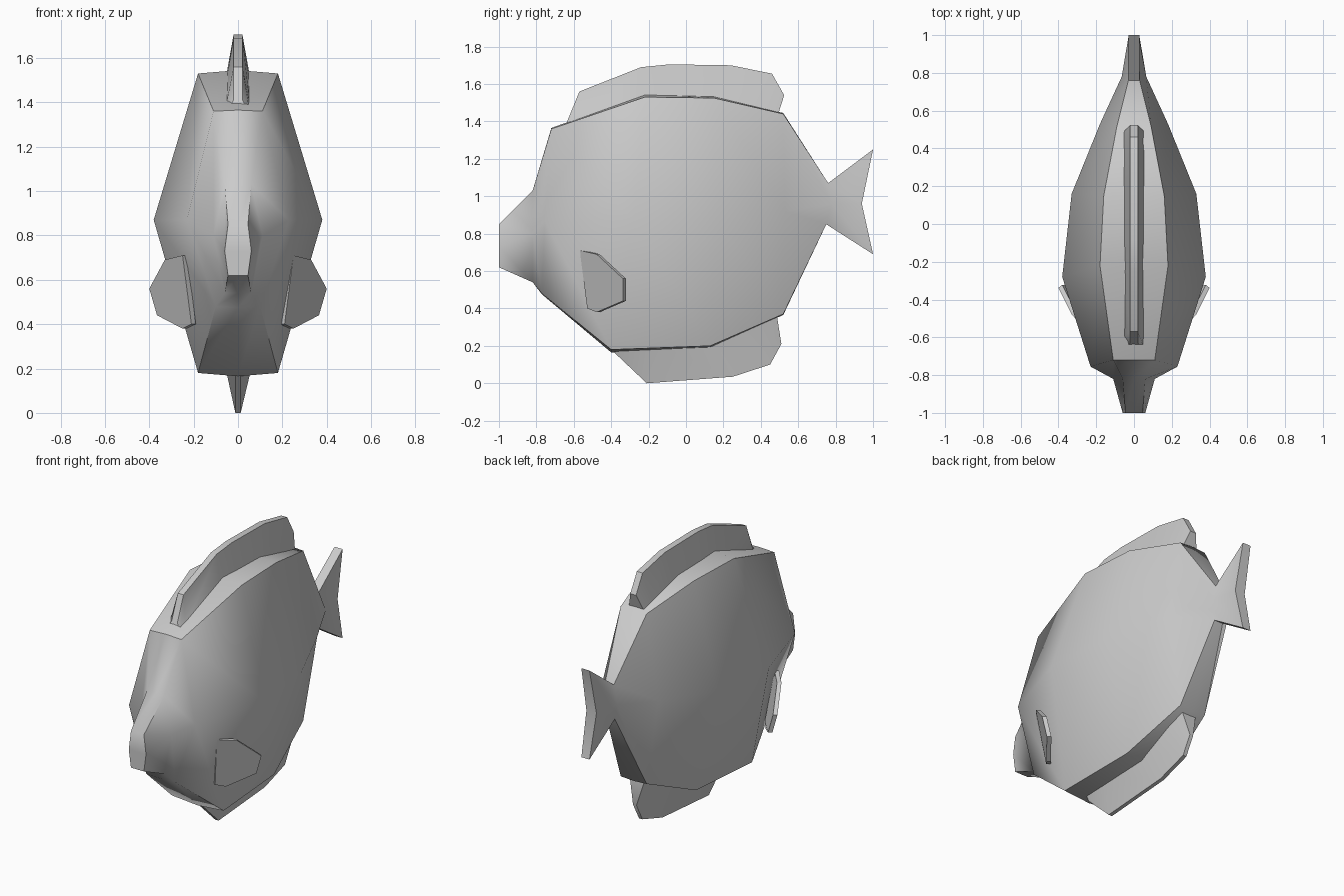
import bpy, bmesh
from mathutils import Vector

if "Cube" in bpy.data.objects:
    bpy.data.objects.remove(bpy.data.objects["Cube"])


def finish(name, verts, faces, angle=0.8):
    mesh = bpy.data.meshes.new(name)
    mesh.from_pydata(verts, [], faces)
    bm = bmesh.new()
    bm.from_mesh(mesh)
    bmesh.ops.recalc_face_normals(bm, faces=bm.faces)
    bm.to_mesh(mesh)
    bm.free()
    obj = bpy.data.objects.new(name, mesh)
    bpy.context.collection.objects.link(obj)
    bpy.ops.object.select_all(action='DESELECT')
    obj.select_set(True)
    bpy.context.view_layer.objects.active = obj
    bpy.ops.object.shade_smooth_by_angle(angle=angle)
    return obj


# Body and tail: lofted eight-sided rings
# each ring: (y, z, half width) for top corner, middle and bottom corner, then crown height
rings = [
    ((-1.00, 0.85, .045), (-1.00, .73, .06), (-1.00, 0.62, .045), 0),
    ((-0.82, 1.03, .06), (-0.82, .80, .11), (-0.82, 0.54, .06), 0),
    ((-0.72, 1.36, .11), (-0.755, .87, .23), (-0.77, 0.48, .10), .005),
    ((-0.22, 1.53, .18), (-0.28, .87, .38), (-0.40, 0.18, .18), .015),
    ((0.15, 1.525, .16), (0.16, .88, .33), (0.13, 0.20, .16), .01),
    ((0.52, 1.44, .09), (0.53, .92, .18), (0.52, 0.37, .09), .005),
    ((0.76, 1.07, .03), (0.78, .96, .065), (0.75, 0.85, .03), 0),
    ((1.00, 1.25, .028), (0.94, .96, .035), (1.00, 0.69, .028), 0),
]
verts, faces = [], []
for (ty, tz, tw), (my, mz, mw), (by, bz, bw), c in rings:
    verts += [(0, ty, tz + c), (tw, ty, tz), (mw, my, mz), (bw, by, bz),
              (0, by, bz - c), (-bw, by, bz), (-mw, my, mz), (-tw, ty, tz)]
for r in range(len(rings) - 1):
    for i in range(8):
        j = (i + 1) % 8
        faces.append((r*8 + i, r*8 + j, r*8 + 8 + j, r*8 + 8 + i))
for s in (0, (len(rings) - 1) * 8):
    faces += [tuple(s + k for k in (7, 0, 1, 2, 6)), tuple(s + k for k in (6, 2, 3, 4, 5))]
finish("fish_body", verts, faces)


# Upright fins: tapered strips from root points to tip points
def fin(name, root, tip, root_w, tip_w):
    verts, faces = [], []
    for (ry, rz), (ty, tz) in zip(root, tip):
        verts += [(root_w, ry, rz), (tip_w, ty, tz), (-tip_w, ty, tz), (-root_w, ry, rz)]
    n = len(root)
    for r in range(n - 1):
        for i in range(4):
            j = (i + 1) % 4
            faces.append((r*4 + i, r*4 + j, r*4 + 4 + j, r*4 + 4 + i))
    faces += [(0, 1, 2, 3), tuple(n*4 - 4 + k for k in range(4))]
    finish(name, verts, faces, 0.7)


fin("dorsal_fin",
    [(-.66, 1.34), (-.60, 1.38), (-.25, 1.48), (-.08, 1.51), (.20, 1.50), (.40, 1.45), (.49, 1.43)],
    [(-.63, 1.41), (-.57, 1.56), (-.24, 1.69), (-.09, 1.705), (.24, 1.70), (.46, 1.655), (.525, 1.54)],
    .055, .02)
fin("anal_fin",
    [(-.38, .20), (-.20, .22), (.15, .24), (.38, .32), (.48, .40)],
    [(-.40, .18), (-.21, .00), (.25, .035), (.45, .10), (.51, .21)],
    .06, .012)

# Pectoral fins: thin plates angled outward, one per side
outline = [(.24, -.56, .71), (.32, -.47, .69), (.39, -.33, .56),
           (.355, -.33, .44), (.24, -.47, .38), (.20, -.52, .40)]
off = Vector((.010, -.008, 0))
for side, name in ((1, "pectoral_fin_right"), (-1, "pectoral_fin_left")):
    pts = [Vector(p) + off * k for k in (1, -1) for p in outline]
    verts = [(p.x * side, p.y, p.z) for p in pts]
    n = len(outline)
    faces = [tuple(range(n)), tuple(range(n, 2 * n))]
    faces += [(i, (i + 1) % n, (i + 1) % n + n, i + n) for i in range(n)]
    finish(name, verts, faces, 0.5)
